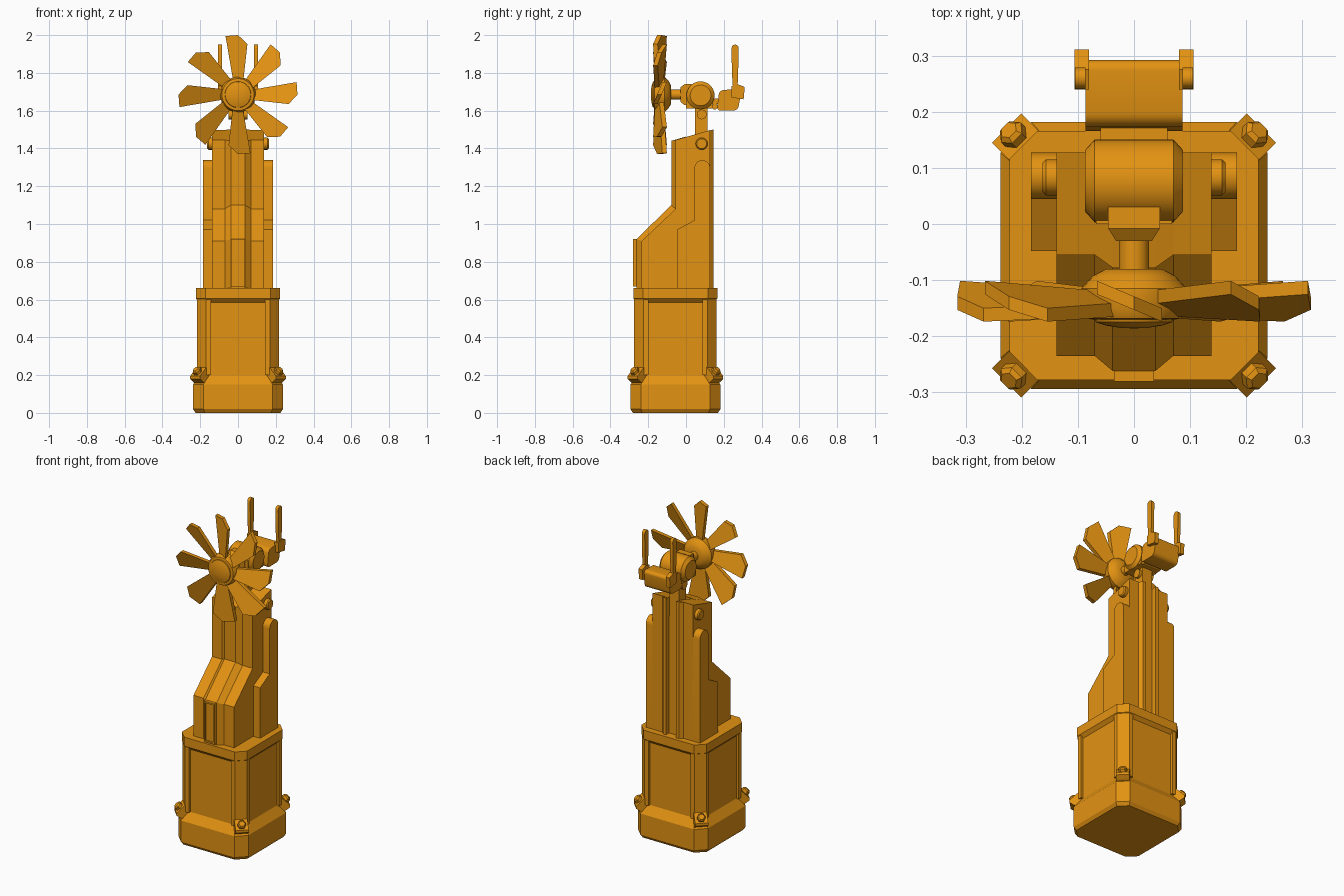
import bpy, bmesh, math
from mathutils import Matrix, Vector

if "Cube" in bpy.data.objects:
    bpy.data.objects.remove(bpy.data.objects["Cube"])

mat = bpy.data.materials.new("amber paint")
mat.diffuse_color = (0.77, 0.29, 0.006, 1)
mat.use_nodes = True
mat.node_tree.nodes["Principled BSDF"].inputs["Base Color"].default_value = mat.diffuse_color
CY = -0.056          # base centre in y
HZ = 1.685           # rotor axis height
rad = math.radians


def finish(name, bm, smooth=None):
    bmesh.ops.recalc_face_normals(bm, faces=bm.faces)
    me = bpy.data.meshes.new(name)
    bm.to_mesh(me)
    bm.free()
    ob = bpy.data.objects.new(name, me)
    bpy.context.collection.objects.link(ob)
    me.materials.append(mat)
    if smooth:
        bpy.ops.object.select_all(action='DESELECT')
        ob.select_set(True)
        bpy.context.view_layer.objects.active = ob
        bpy.ops.object.shade_smooth_by_angle(angle=rad(smooth))
    return ob


def loft(name, rings, smooth=None, matrix=None):
    """Skin a list of closed rings with equal point counts, capping both ends."""
    bm = bmesh.new()
    vs = [[bm.verts.new(p) for p in r] for r in rings]
    n = len(vs[0])
    for a, b in zip(vs, vs[1:]):
        for i in range(n):
            bm.faces.new((a[i], a[(i + 1) % n], b[(i + 1) % n], b[i]))
    bm.faces.new(vs[0])
    bm.faces.new(vs[-1])
    if matrix:
        bm.transform(matrix)
    return finish(name, bm, smooth)


def side(name, pts, x0, x1, smooth=None):
    """Extrude a (y, z) profile along x."""
    return loft(name, [[(x, y, z) for y, z in pts] for x in (x0, x1)], smooth)


def box(name, x0, x1, y0, y1, z0, z1):
    return side(name, [(y0, z0), (y1, z0), (y1, z1), (y0, z1)], x0, x1)


def turned(name, prof, origin, direction, n=24, smooth=35):
    """Lathe (radius, height) pairs about an axis."""
    m = Matrix.Translation(origin) @ Vector(direction).to_track_quat('Z', 'Y').to_matrix().to_4x4()
    rings = [[(r * math.cos(math.tau * i / n), r * math.sin(math.tau * i / n), h)
              for i in range(n)] for r, h in prof]
    return loft(name, rings, smooth, m)


def octagon(h, c, z):
    k = h - c
    q = [(h, -k), (h, k), (k, h), (-k, h), (-h, k), (-h, -k), (-k, -h), (k, -h)]
    return [(x, y + CY, z) for x, y in q]


# Plinth, column core and collar
loft("plinth", [octagon(.225, .05, 0), octagon(.238, .055, .02), octagon(.238, .055, .15),
                octagon(.20, .05, .205)])
loft("column_core", [octagon(.203, .05, .18), octagon(.203, .05, .62)])
loft("collar", [octagon(.203, .05, .585), octagon(.222, .05, .605), octagon(.222, .05, .66)])

# Corner posts, foot tabs and hex bolts
post = [(.143, .218), (.17, .218), (.218, .17), (.218, .143), (.17, .143), (.143, .17)]
for sx in (-1, 1):
    for sy in (-1, 1):
        loft("corner_post", [[(sx * x, CY + sy * y, z) for x, y in post] for z in (.2, .61)])
        u, v = Vector((sx, sy, 0)).normalized(), Vector((-sx, sy, 0)).normalized()
        c = Vector((0, CY, 0))
        prof = [(.24, .13), (.30, .165), (.321, .18), (.321, .195), (.27, .245), (.24, .245)]
        loft("foot_tab", [[c + u * a + v * w + Vector((0, 0, z)) for a, z in prof]
                          for w in (-.037, .037)])
        d = (u + Vector((0, 0, 1))).normalized()
        turned("foot_bolt", [(.025, -.01), (.025, .016), (.017, .024)],
               c + u * .299 + Vector((0, 0, .216)), d, 6, None)

# Tower body: two stepped halves with a slot between them at the top rear
body = [(-.235, .64), (-.235, .91), (-.055, 1.08), (-.055, 1.445), (.127, 1.497), (.127, .64)]
for s in (-1, 1):
    side("tower_half", body, s * .035, s * .138)
    # back rails with a bevelled outer edge
    rail = lambda yb: [(.10, .64), (.10, 1.488), (yb, 1.488 + (yb - .10) * .28), (yb, .64)]
    loft("back_rail", [[(s * x, y, z) for y, z in rail(yb)]
                       for x, yb in ((.035, .145), (.055, .145), (.072, .127))])
    # stepped side plate with a round top
    arc = [(.086 + .041 * math.cos(rad(a)), 1.297 + .041 * math.sin(rad(a)))
           for a in range(180, -1, -15)]
    side("side_plate", [(-.048, .64), (-.048, .97), (.045, 1.02)] + arc + [(.127, .64)],
         s * .13, s * .184, 30)
    turned("pivot_knob", [(.032, 0), (.032, .022), (.026, .028)],
           (s * .135, .083, 1.425), (s, 0, 0), 16)
box("tower_core", -.04, .04, -.05, .115, .64, 1.38)

# Raised front ridge with bevelled flanks
inner = [(-.262, .64), (-.262, .92), (-.078, 1.10), (-.078, 1.44), (0, 1.463), (0, .64)]
outer = [(-.235, .64), (-.235, .91), (-.055, 1.08), (-.055, 1.445), (0, 1.461), (0, .64)]
loft("front_ridge", [[(x, y, z) for y, z in p] for x, p in
                     ((-.07, outer), (-.038, inner), (.038, inner), (.07, outer))])

# Front hatch: frame bars around a recessed panel
box("hatch_panel", -.03, .03, -.274, -.25, .675, .915)
for s in (-1, 1):
    box("hatch_frame_side", s * .027, s * .036, -.281, -.25, .67, .92)
box("hatch_frame_top", -.03, .03, -.281, -.25, .91, .92)
box("hatch_frame_bottom", -.03, .03, -.281, -.25, .67, .68)

# Mast carrying the head
box("mast", -.033, .033, .048, .115, 1.3, 1.63)
turned("mast_pin", [(.026, -.05), (.026, .05)], (0, .083, 1.58), (1, 0, 0), 16)

# Head housing with domed-off ends and a front gearbox
turned("head_housing", [(.055, -.087), (.074, -.07), (.074, .07), (.055, .087)],
       (0, .077, 1.681), (1, 0, 0), 32, 30)
box("head_block", -.068, .068, .0, .14, 1.612, 1.70)
rect = lambda w, h, y: [(-w, y, HZ - h), (w, y, HZ - h), (w, y, HZ + h), (-w, y, HZ + h)]
loft("gearbox_nose", [rect(.046, .055, .03), rect(.046, .055, -.008), rect(.032, .038, -.03)])
turned("drive_shaft", [(.027, 0), (.027, .09)], (0, -.02, HZ), (0, -1, 0), 16)

# Rotor hub with domed cap
turned("rotor_hub", [(.05, 0), (.073, .012), (.094, .035), (.094, .07), (.085, .088),
                     (.074, .09)], (0, -.08, HZ), (0, -1, 0), 32)
turned("hub_cap", [(.072, 0), (.068, .012), (.05, .018), (.025, .022), (.004, .023)],
       (0, -.163, HZ), (0, -1, 0), 32)

# Eight pitched blades with one clipped tip corner
blade = [(-.025, .07), (-.066, .31), (0, .315), (.05, .268), (.028, .07)]
for i in range(8):
    m = Matrix.Translation((0, 0, HZ)) @ Matrix.Rotation(rad(45 * i), 4, 'Y')
    loft("rotor_blade", [[(x, -.141 - .42 * x + t, z) for x, z in blade]
                         for t in (-.012, .012)], None, m)

# Rear tail block, rounded and slightly tilted
tail = []
for cy, cz, a0 in ((.04, .035, 0), (-.035, .035, 90), (-.035, -.03, 180), (.035, -.035, 270)):
    for a in range(a0, a0 + 91, 18):
        y, z = cy + .022 * math.cos(rad(a)), cz + .022 * math.sin(rad(a))
        tail.append((.226 + y + .12 * z, 1.655 + z + .08 * y))
side("tail_block", tail, -.086, .086, 35)
box("tail_link", -.06, .06, .12, .19, 1.635, 1.665)
turned("tail_hinge", [(.016, -.06), (.016, .06)], (0, .152, 1.622), (1, 0, 0), 12)

# Tail lugs with upright paddles
for s in (-1, 1):
    side("tail_lug", [(.24, 1.67), (.305, 1.66), (.311, 1.725), (.275, 1.74), (.24, 1.73)],
         s * .08, s * .106)
    top = [(.26 + .019 * math.cos(rad(a)), 1.93 + .02 * math.sin(rad(a)))
           for a in range(0, 181, 30)]
    side("tail_paddle", [(.25, 1.70), (.272, 1.70), (.276, 1.80)] + top + [(.243, 1.80)],
         s * .086, s * .105, 35)
